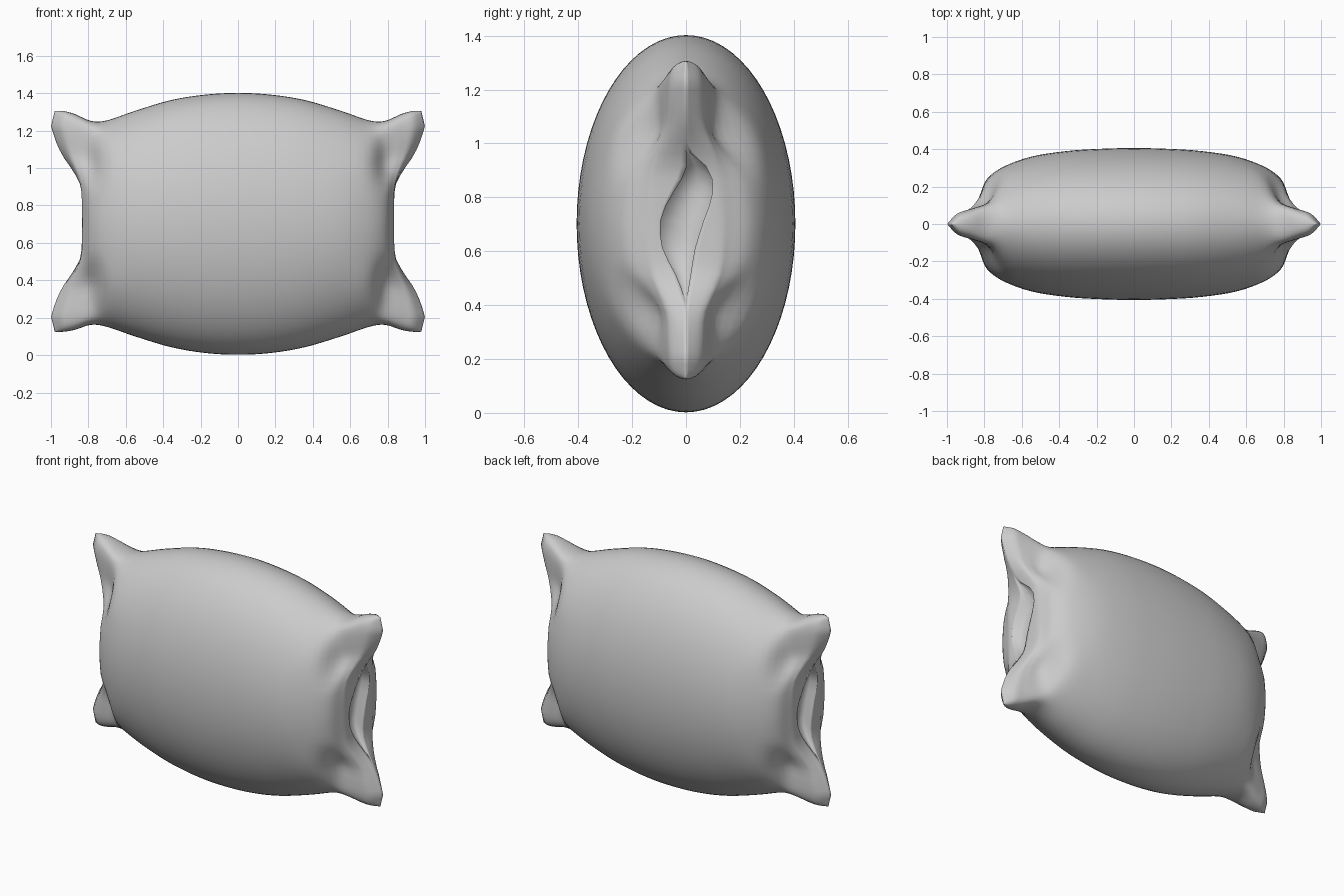
import bpy, bmesh, math
from mathutils import Vector, Matrix

if "Cube" in bpy.data.objects:
    bpy.data.objects.remove(bpy.data.objects["Cube"], do_unlink=True)

RING = 72    # points round each cross-section
STEPS = 4    # rings between neighbouring stations

# Stations from the middle to the end:
# x, ear reach, half depth, half height, centre z, half depth at the ears (0 = no ear)
STATIONS = [(0.00, 0.00, 0.406, 0.700, 0.702, 0),
            (0.18, 0.00, 0.402, 0.690, 0.702, 0),
            (0.36, 0.00, 0.390, 0.660, 0.703, 0),
            (0.55, 0.00, 0.360, 0.603, 0.703, 0),
            (0.70, 0.00, 0.305, 0.552, 0.703, 0),
            (0.785, 0.00, 0.242, 0.545, 0.707, 0.115),
            (0.82, 0.06, 0.165, 0.577, 0.712, 0.082),
            (0.832, 0.115, 0.125, 0.590, 0.715, 0.058)]
SEAM = (0.832, 0.168, 0.59, 0.715)   # x, ear reach, half height, centre z

# How far the ears stick out, by distance from mid height
EAR = [(0, 0), (0.25, 0.02), (0.36, 0.09), (0.48, 0.35), (0.6, 0.65),
       (0.72, 0.84), (0.86, 1.0), (1.0, 0.88)]
# Wavy end opening: height against the y of the front and back lips
FRONT_LIP = [(0.41, 0), (0.5, -0.03), (0.6, -0.085), (0.69, -0.1), (0.75, -0.085),
             (0.83, -0.04), (0.9, 0.005), (0.98, 0)]
BACK_LIP = [(0.41, 0), (0.5, 0.015), (0.6, 0.03), (0.7, 0.06), (0.8, 0.098),
            (0.86, 0.1), (0.91, 0.08), (0.98, 0)]


def lookup(table, t):
    """Linear interpolation, held constant past the ends."""
    if t <= table[0][0]:
        return table[0][1]
    for (a, va), (b, vb) in zip(table, table[1:]):
        if t <= b:
            return va + (vb - va) * (t - a) / (b - a)
    return table[-1][1]


def spline(pts):
    """Smooth curve through the points, with a flat start at the middle."""
    first = Vector((-pts[1].x, pts[1].y, pts[1].z))
    p = [first] + pts + [pts[-1]]
    out = []
    for i in range(1, len(p) - 2):
        a, b, c, d = p[i - 1:i + 3]
        for k in range(STEPS):
            t = k / STEPS
            out.append(0.5 * (2 * b + (c - a) * t + (2 * a - 5 * b + 4 * c - d) * t * t
                              + (3 * b - a - 3 * c + d) * t ** 3))
    return out + [pts[-1].copy()]


def strand(angle):
    """One line of points from the middle, over the end seam, into the opening."""
    c, s = math.cos(angle), math.sin(angle)
    if abs(c) < 1e-6:
        c = 0.0
    ear = lookup(EAR, abs(s))
    pinch = min(1.0, 1.5 * ear)
    pts = []
    for x, reach, depth, height, cz, ear_depth in STATIONS:
        y = depth * c
        if ear_depth:   # pinch the section into a rounded tube at each ear
            y += (ear_depth * math.tanh(3.5 * c) - y) * pinch
        pts.append(Vector((x + reach * ear, y, cz + height * s)))
    x, reach, height, cz = SEAM
    z = cz + height * s
    front, back = lookup(FRONT_LIP, z), lookup(BACK_LIP, z)
    lip = Vector((x + reach * ear, 0 if c == 0 else (back if c > 0 else front), z))
    line = spline(pts + [lip])
    # Recessed panel between the lips
    gap = min(1.0, max(0.0, back - front) / 0.12)
    mid = (front + back) / 2
    line.append(Vector((lip.x - 0.05 * gap, lip.y, z)))
    line.append(Vector((lip.x - 0.045 * gap, mid, z)))
    return line


# Half cushion, then a half-turn copy for the other end
bm = bmesh.new()
strands = [[bm.verts.new(p) for p in strand(2 * math.pi * i / RING)] for i in range(RING)]
for i in range(RING):
    a, b = strands[i], strands[(i + 1) % RING]
    for j in range(len(a) - 1):
        bm.faces.new((a[j], a[j + 1], b[j + 1], b[j]))
copy = bmesh.ops.duplicate(bm, geom=bm.verts[:] + bm.edges[:] + bm.faces[:])
bmesh.ops.rotate(bm, cent=(0, 0, 0), matrix=Matrix.Rotation(math.pi, 3, 'Z'),
                 verts=[g for g in copy["geom"] if isinstance(g, bmesh.types.BMVert)])
bmesh.ops.remove_doubles(bm, verts=bm.verts[:], dist=0.0004)
bmesh.ops.recalc_face_normals(bm, faces=bm.faces[:])

mesh = bpy.data.meshes.new("cushion")
bm.to_mesh(mesh)
bm.free()
cushion = bpy.data.objects.new("cushion", mesh)
bpy.context.collection.objects.link(cushion)

# Plain cloth
GREY = (0.6, 0.6, 0.6, 1)
cloth = bpy.data.materials.new("grey cloth")
cloth.use_nodes = True
cloth.diffuse_color = GREY
cloth.node_tree.nodes["Principled BSDF"].inputs["Base Color"].default_value = GREY
mesh.materials.append(cloth)

bpy.ops.object.select_all(action='DESELECT')
cushion.select_set(True)
bpy.context.view_layer.objects.active = cushion
bpy.ops.object.shade_smooth_by_angle(angle=math.radians(120))
